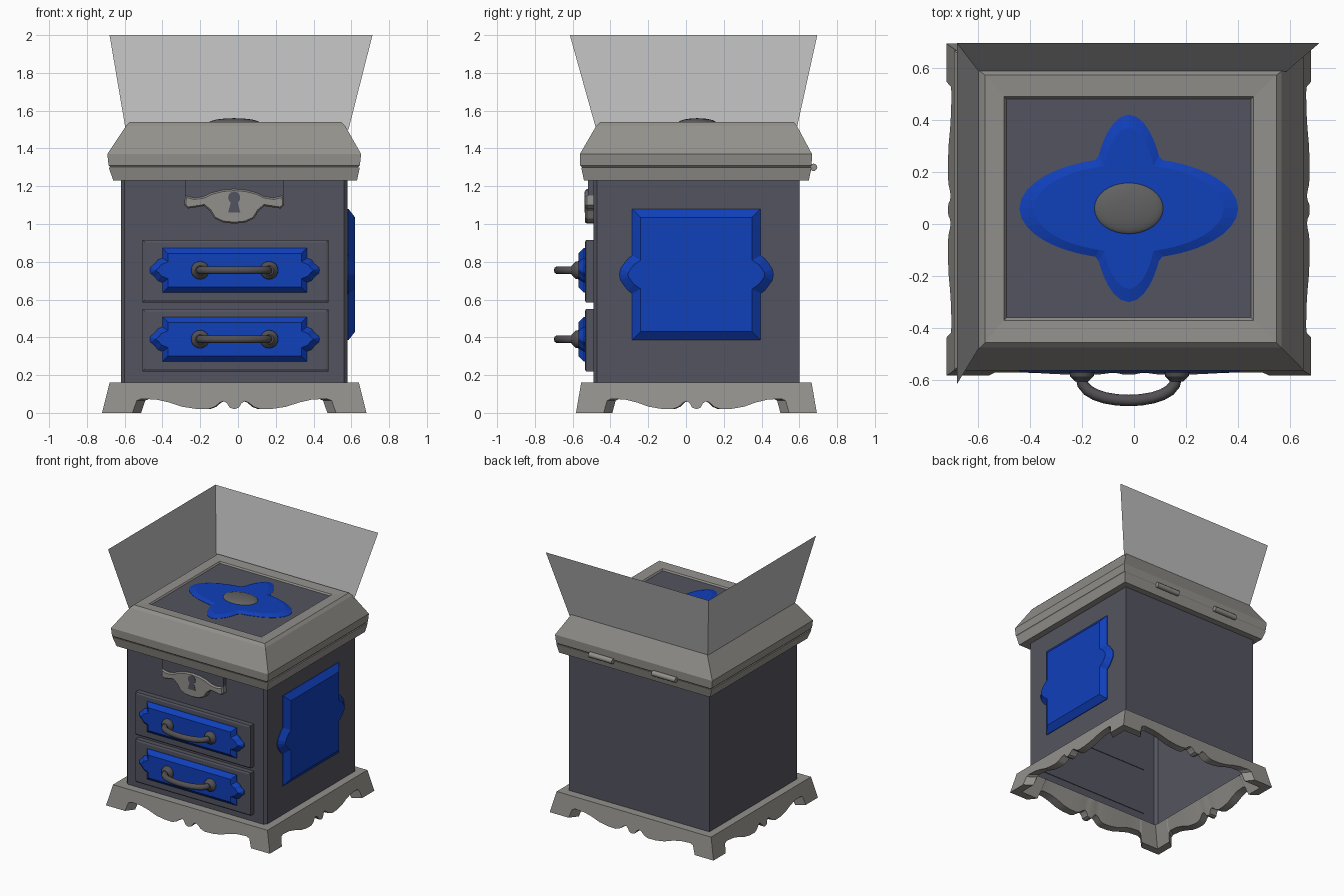
import bpy, bmesh, math
from mathutils import Vector, Matrix

if "Cube" in bpy.data.objects:
    bpy.data.objects.remove(bpy.data.objects["Cube"])


def mat(name, rgb):
    m = bpy.data.materials.new(name)
    m.diffuse_color = (*rgb, 1)
    m.use_nodes = True
    m.node_tree.nodes["Principled BSDF"].inputs["Base Color"].default_value = m.diffuse_color
    return m


STONE = mat("warm_grey", (0.29, 0.28, 0.26))
SLATE = mat("slate", (0.088, 0.088, 0.115))
BLUE = mat("blue", (0.005, 0.05, 0.49))
METAL = mat("dark_metal", (0.085, 0.08, 0.085))
GREY = mat("mid_grey", (0.12, 0.12, 0.12))
PALE = mat("pale_grey", (0.5, 0.5, 0.5))
CX, CY = -0.02, 0.055   # centre of the chest


def finish(bm, name, material, smooth=None):
    bmesh.ops.recalc_face_normals(bm, faces=bm.faces)
    me = bpy.data.meshes.new(name)
    bm.to_mesh(me)
    bm.free()
    me.materials.append(material)
    ob = bpy.data.objects.new(name, me)
    bpy.context.collection.objects.link(ob)
    if smooth:
        bpy.context.view_layer.objects.active = ob
        ob.select_set(True)
        bpy.ops.object.shade_smooth_by_angle(angle=math.radians(smooth))
        ob.select_set(False)
    return ob


def loft(name, rings, material, caps=(True, True)):
    """Stack of rings (lists of points) joined by quads."""
    bm = bmesh.new()
    vs = [[bm.verts.new(p) for p in r] for r in rings]
    n = len(vs[0])
    for a, b in zip(vs, vs[1:]):
        for i in range(n):
            bm.faces.new((a[i], a[(i + 1) % n], b[(i + 1) % n], b[i]))
    if caps[0]:
        bm.faces.new(vs[0])
    if caps[1]:
        bm.faces.new(vs[-1])
    return finish(bm, name, material)


def rect(x0, x1, y0, y1, z):
    return [(x0, y0, z), (x1, y0, z), (x1, y1, z), (x0, y1, z)]


FRONT = Matrix(((1, 0, 0), (0, 0, -1), (0, 1, 0)))   # (x, z, out) on the front
RIGHT = Matrix(((0, 0, 1), (1, 0, 0), (0, 1, 0)))    # (y, z, out) on the right


def plate(name, outline, basis, base, side, material, inset=0.0, rise=0.0):
    """Flat outline raised from a face, with an optional sloped border."""
    bm = bmesh.new()
    f = bm.faces.new([bm.verts.new((u, v, base)) for u, v in outline])
    f.normal_update()
    if f.normal.z < 0:
        f.normal_flip()
    top = bmesh.ops.extrude_face_region(bm, geom=[f])["geom"]
    bmesh.ops.translate(bm, vec=(0, 0, side), verts=[g for g in top if isinstance(g, bmesh.types.BMVert)])
    face = [g for g in top if isinstance(g, bmesh.types.BMFace)][0]
    bm.normal_update()
    if inset:
        bmesh.ops.inset_region(bm, faces=[face], thickness=inset, depth=rise, use_even_offset=True)
    bmesh.ops.transform(bm, matrix=basis.to_4x4(), verts=bm.verts)
    return finish(bm, name, material)


def box_outline(u0, u1, v0, v1):
    return [(u0, v0), (u1, v0), (u1, v1), (u0, v1)]


def tabbed(u0, u1, v0, v1, tab):
    """Rectangle with a lobe on its left and right edges; tab is (out, up) for the upper half."""
    vc = (v0 + v1) / 2
    lobe = [(o, s) for o, s in tab] + [(o, -s) for o, s in reversed(tab) if s > 0]
    right = [(u1 + o, vc + s) for o, s in reversed(lobe)]
    left = [(u0 - o, vc + s) for o, s in lobe]
    return [(u0, v0), (u1, v0)] + right + [(u1, v1), (u0, v1)] + left


# body shell, open below, with narrow chamfers on the front corners
shell = [(-.60, -.49), (.56, -.49), (.58, -.47), (.58, .60), (-.62, .60), (-.62, -.47)]
loft("body", [[(x, y, z) for x, y in shell] for z in (.15, 1.24)], SLATE, (False, False))

# base skirt: four mitred sides with a scalloped lower edge
half_edge = [(-1, 0), (-.77, 0), (-.755, .065), (-.72, .075), (-.6, .07), (-.5, .055), (-.4, .033),
             (-.3, .022), (-.2, .02), (-.15, .032), (-.11, .055), (-.08, .062), (-.055, .05),
             (-.035, .028), (0, .02)]
edge = half_edge + [(-t, z) for t, z in reversed(half_edge[:-1])]


def skirt_point(side, t, z, thick):
    k = z / .16
    hx, hy = .70 - .04 * k - thick, .6375 - .0275 * k - thick
    x, y = [(t * hx, -hy), (hx, t * hy), (-t * hx, hy), (-hx, -t * hy)][side]
    return (CX + x, CY + y, z)


bm = bmesh.new()
for side in range(4):
    cols = [[bm.verts.new(skirt_point(side, t, a, th)) for a, th in ((z, 0), (.16, 0), (.16, .075), (z, .06))]
            for t, z in edge]
    for a, b in zip(cols, cols[1:]):
        for i in range(4):
            bm.faces.new((a[i], b[i], b[(i + 1) % 4], a[(i + 1) % 4]))
bmesh.ops.remove_doubles(bm, verts=bm.verts, dist=1e-5)
finish(bm, "base_skirt", STONE, 25)

# lid rim, lid and inlaid top
loft("lid_rim", [rect(-.66, .63, -.54, .65, 1.23), rect(-.685, .645, -.555, .665, 1.30)], STONE)
loft("lid", [rect(-.67, .63, -.545, .655, 1.295), rect(-.685, .645, -.56, .665, 1.31),
             rect(-.692, .652, -.562, .667, 1.37), rect(-.592, .567, -.475, .587, 1.52),
             rect(-.572, .547, -.455, .572, 1.54), rect(-.50, .46, -.37, .49, 1.535),
             rect(-.49, .45, -.36, .48, 1.52)], STONE)
TOP = Matrix.Identity(3)
plate("lid_inlay", box_outline(-.49, .45, -.36, .48), TOP, 1.518, .007, SLATE)


# four-lobed ornament made from two crossed ellipses
def petals(ax, ay, bx, by, z):
    pts = []
    for i in range(72):
        c, s = math.cos(i * math.tau / 72), math.sin(i * math.tau / 72)
        r = max(1 / math.hypot(c / ax, s / ay), 1 / math.hypot(c / bx, s / by))
        pts.append((CX + r * c, .06 + r * s, z))
    return pts


loft("lid_ornament", [petals(.42, .195, .14, .36, 1.52), petals(.42, .195, .14, .36, 1.527),
                      petals(.365, .168, .112, .31, 1.54)], BLUE)
bm = bmesh.new()
bmesh.ops.create_uvsphere(bm, u_segments=32, v_segments=16, radius=1,
                          matrix=Matrix.Translation((CX, .06, 1.535)) @ Matrix.Diagonal((.135, .1, .025, 1)))
finish(bm, "lid_boss", GREY, 40)

# flared upright sheets behind and left of the lid
bm = bmesh.new()
pts = [(-.595, -.475, 1.5), (-.68, -.615, 2), (-.595, .585, 1.5), (-.68, .695, 2), (.585, .585, 1.5), (.712, .695, 2)]
v = [bm.verts.new(p) for p in pts]
bm.faces.new((v[0], v[1], v[3], v[2]))
bm.faces.new((v[2], v[3], v[5], v[4]))
finish(bm, "flared_sheets", PALE)

# side panel
plate("side_panel", tabbed(-.285, .395, .385, 1.08,
      [(0, .10), (.022, .085), (.045, .055), (.062, .03), (.068, 0)]), RIGHT, .575, .01, BLUE, .045, .035)

# drawers with handles
for name, z0 in (("lower", .22), ("upper", .585)):
    zc = z0 + .17
    plate(name + "_drawer", box_outline(-.505, .48, z0, z0 + .33), FRONT, .485, .045, SLATE, .012, .006)
    plate(name + "_drawer_panel", tabbed(-.40, .365, zc - .118, zc + .118,
          [(0, .065), (.025, .055), (.04, .035), (.064, .015), (.066, 0)]), FRONT, .53, .01, BLUE, .03, .03)
    for sx, label in ((-.20, "left"), (.165, "right")):
        bm = bmesh.new()
        for r1, r2, y0, y1 in ((.05, .045, -.56, -.585), (.045, .025, -.585, -.605)):
            m = Matrix.Translation((sx, (y0 + y1) / 2, zc)) @ Matrix.Rotation(math.pi / 2, 4, 'X')
            bmesh.ops.create_cone(bm, cap_ends=True, segments=20, radius1=r1, radius2=r2, depth=y0 - y1, matrix=m)
        finish(bm, f"{name}_handle_rosette_{label}", METAL, 35)
    path = [Vector((CX - .1825 * math.cos(a), -.585 - .093 * math.sin(a) ** .8, zc))
            for a in [math.pi * i / 12 for i in range(12)]] + [Vector((.1625, -.585, zc))]
    rings = []
    for i, p in enumerate(path):
        d = (path[min(i + 1, 12)] - path[max(i - 1, 0)]).normalized()
        side = d.cross(Vector((0, 0, 1)))
        rings.append([p + .022 * (math.cos(q) * side + Vector((0, 0, math.sin(q))))
                      for q in [math.tau * k / 10 for k in range(10)]])
    ob = loft(name + "_handle", rings, METAL)
    for p in ob.data.polygons:
        p.use_smooth = len(p.vertices) == 4

# lock: backing block, shaped plate and keyhole
plate("lock_backing", box_outline(-.28, .24, 1.10, 1.235), FRONT, .485, .035, SLATE)
half = [(-.26, 1.15), (-.265, 1.10), (-.245, 1.082), (-.205, 1.088), (-.16, 1.095), (-.13, 1.07), (-.105, 1.03),
        (-.06, 1.008), (0, 1.002)]
upper = [(0, 1.185), (-.06, 1.18), (-.12, 1.165), (-.16, 1.145), (-.21, 1.138)]
outline = half + [(-u, w) for u, w in reversed(half[:-1])] + [(-u, w) for u, w in reversed(upper[1:])] + upper
plate("lock_plate", [(u + CX, w) for u, w in outline], FRONT, .49, .035, STONE, .008, .01)
key = [(.032 * math.cos(a), 1.14 + .032 * math.sin(a)) for a in [math.radians(-55 + 290 * i / 16) for i in range(17)]]
plate("keyhole", [(u + CX, w) for u, w in key + [(-.032, 1.062), (.032, 1.062)]], FRONT, .532, .006, SLATE)

# hinges at the back
for x, label in ((.25, "right"), (-.29, "left")):
    bm = bmesh.new()
    m = Matrix.Translation((x, .675, 1.30)) @ Matrix.Rotation(math.pi / 2, 4, 'Y')
    bmesh.ops.create_cone(bm, cap_ends=True, segments=12, radius1=.02, radius2=.02, depth=.2, matrix=m)
    finish(bm, f"hinge_{label}", STONE, 35)
